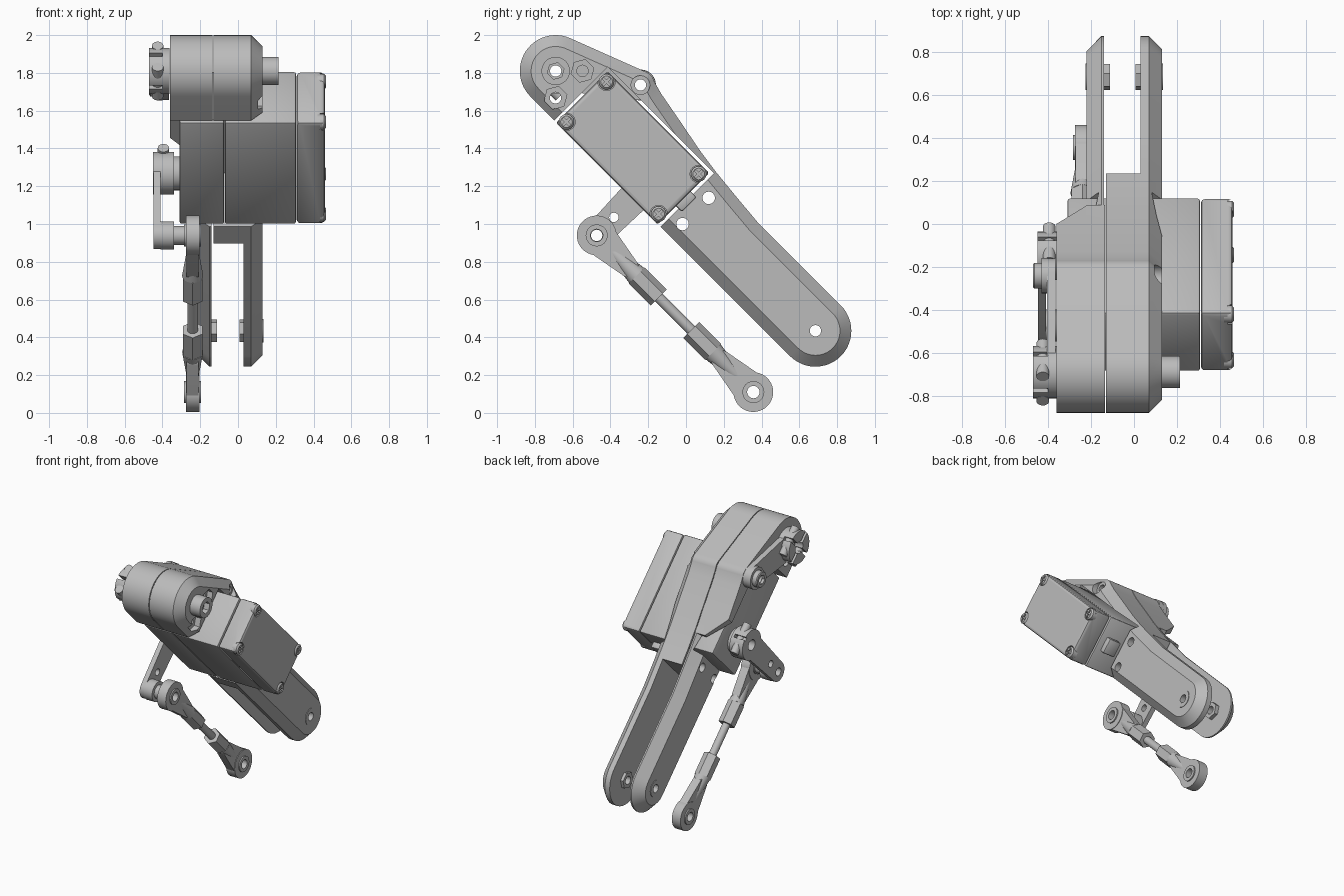
import bpy, bmesh
from math import pi, sin, cos, atan2, acos, hypot, radians
from mathutils import Matrix

if "Cube" in bpy.data.objects:
    bpy.data.objects.remove(bpy.data.objects["Cube"])

grey = bpy.data.materials.new("light grey")
grey.use_nodes = True
COLOUR = (0.5, 0.5, 0.5, 1)
grey.diffuse_color = COLOUR
grey.node_tree.nodes["Principled BSDF"].inputs["Base Color"].default_value = COLOUR

# Parts are laid out as (x, u, v): u runs down the arm, v across it, origin at the top pivot
PLACE = Matrix.Translation((0, -0.69, 1.81)) @ Matrix.Rotation(-pi / 4, 4, 'X')
ARM, LINK, SHAFT = 1.945, -0.462, 0.766
parts = []


def finish(name, bm):
    bmesh.ops.recalc_face_normals(bm, faces=bm.faces)
    bm.transform(PLACE)
    mesh = bpy.data.meshes.new(name)
    bm.to_mesh(mesh)
    bm.free()
    mesh.materials.append(grey)
    ob = bpy.data.objects.new(name, mesh)
    bpy.context.collection.objects.link(ob)
    parts.append(ob)
    return ob


def prism(name, outline, x0, x1, chamfer=0):
    """Extrude an outline from x0 to x1, with an optional chamfer round the x1 end."""
    bm = bmesh.new()
    cap = bm.faces.new([bm.verts.new((x0, u, v)) for u, v in outline])
    new = bmesh.ops.extrude_face_region(bm, geom=[cap], use_keep_orig=True)["geom"]
    bmesh.ops.translate(bm, vec=(x1 - x0, 0, 0),
                        verts=[g for g in new if isinstance(g, bmesh.types.BMVert)])
    if chamfer:
        rim = [e for e in bm.edges if all(abs(w.co.x - x1) < 1e-5 for w in e.verts)]
        bmesh.ops.recalc_face_normals(bm, faces=bm.faces)
        bmesh.ops.bevel(bm, geom=rim, offset=chamfer, segments=1, affect='EDGES',
                        clamp_overlap=False)
    return finish(name, bm)


def arc(c, r, a, b, n=24):
    steps = [radians(a + (b - a) * i / n) for i in range(n + 1)]
    return [(c[0] + r * cos(t), c[1] + r * sin(t)) for t in steps]


def cyl(name, c, r, x0, x1, n=32, chamfer=0):
    return prism(name, arc(c, r, 0, 360, n)[:-1], x0, x1, chamfer)


def lever(c0, r0, c1, r1):
    """Outline round two circles and their outer tangents."""
    a = atan2(c1[1] - c0[1], c1[0] - c0[0])
    b = acos((r0 - r1) / hypot(c1[0] - c0[0], c1[1] - c0[1]))
    a, b = a * 180 / pi, b * 180 / pi
    return arc(c0, r0, a + b, a + 360 - b) + arc(c1, r1, a - b, a + b)


def box(name, x, u, v, bevel=0):
    bm = bmesh.new()
    bmesh.ops.create_cube(bm, size=1)
    for w in bm.verts:
        w.co = [lo + (hi - lo) * (k + 0.5) for k, (lo, hi) in zip(w.co, (x, u, v))]
    if bevel:
        bmesh.ops.bevel(bm, geom=bm.edges[:], offset=bevel, segments=2, profile=0.5,
                        affect='EDGES')
    return finish(name, bm)


def rod(name, x, v, r, u0, u1, n=24, r1=None):
    bm = bmesh.new()
    bmesh.ops.create_cone(bm, cap_ends=True, segments=n, radius1=r, radius2=r1 or r,
                          depth=u1 - u0)
    bm.transform(Matrix.Translation((x, (u0 + u1) / 2, v)) @ Matrix.Rotation(-pi / 2, 4, 'X'))
    return finish(name, bm)


def cut(ob, *cutters):
    for c in cutters:
        m = ob.modifiers.new("cut", 'BOOLEAN')
        m.operation, m.solver, m.object = 'DIFFERENCE', 'EXACT', c
    dg = bpy.context.evaluated_depsgraph_get()
    mesh = bpy.data.meshes.new_from_object(ob.evaluated_get(dg))
    ob.modifiers.clear()
    ob.data = mesh
    for c in cutters:
        parts.remove(c)
        bpy.data.objects.remove(c)


def hole(c, r=0.03, x0=-0.6, x1=0.6, n=24):
    return cyl("hole", c, r, x0, x1, n)


def pocket():
    return box("pocket", (-0.6, 0.6), (0.18, 0.975), (-0.6, 0.21))


# Arm outline: round head, small lug, tapering band and round lower end
TOP, END, LUG = (0, 0), (ARM, 0), (0.37, 0.265)
tail = arc(END, 0.19, -90, 90) + [(1.32, 0.19), (1.13, 0.207), (0.98, 0.222), (0.834, 0.243)]
outline = (arc(TOP, 0.19, 112, 270) + tail + [(0.658, 0.277), (0.48, 0.31)]
           + arc(LUG, 0.075, 60, 112, 8))
ears = [(1.048, 0.098), (1.048, -0.098)]

# Right half of the arm
right = prism("right_arm_half", outline, -0.13, 0.13, 0.06)
cut(right, pocket(), box("gap", (-0.3, 0.03), (1.1, 2.4), (-0.5, 0.5)),
    hole(TOP), hole(END), hole(LUG), hole(LUG, 0.05, 0.09), *[hole(e, 0.033) for e in ears],
    *[hole((0.1, s * 0.101), 0.062, 0.085, 0.3, 6) for s in (-1, 1)],
    *[hole((0.1, s * 0.101), 0.03) for s in (-1, 1)])

# Left half: thick upper body that slopes down to a thin chamfered plate
left = prism("left_arm_half", outline, -0.136, -0.36)
bm = bmesh.new()
profile = [(-0.37, 0.7), (-0.22, 0.86), (-0.1, 0.861), (-0.1, 2.4), (-0.6, 2.4), (-0.6, 0.7)]
face = bm.faces.new([bm.verts.new((x, u, -0.5)) for x, u in profile])
new = bmesh.ops.extrude_face_region(bm, geom=[face], use_keep_orig=True)["geom"]
bmesh.ops.translate(bm, vec=(0, 0, 1), verts=[g for g in new if isinstance(g, bmesh.types.BMVert)])
slope = finish("slope", bm)
cut(left, slope, pocket(), hole(TOP), hole(LUG),
    *[hole((0.1, s * 0.101), 0.03) for s in (-1, 1)])
plate = prism("left_arm_plate", [(0.6, -0.19)] + tail + [(0.6, 0.285)], -0.14, -0.222, 0.07)
cut(plate, pocket(), hole(END), *[hole(e, 0.033) for e in ears])

# Lower pivot nuts and outer rings
for name, x0, x1, n in (("right_pivot_nut", 0.008, 0.035, 6), ("left_pivot_nut", -0.112, -0.145, 6),
                        ("right_pivot_ring", 0.12, 0.134, 32), ("left_pivot_ring", -0.21, -0.226, 32)):
    nut = cyl(name, END, 0.062, x0, x1, n)
    cut(nut, hole(END))

# Upper pivot bolt on the right
bolt = cyl("upper_pivot_boss", TOP, 0.075, 0.1, 0.215)
cut(bolt, hole(TOP), hole(TOP, 0.045, 0.17, 0.3, 6))

# Servo case in three stacked sections, with cable exit and output boss
U, V = (0.195, 0.957), (-0.193, 0.193)
box("servo_gear_case", (-0.31, -0.073), U, V, 0.012)
box("servo_middle_case", (-0.07, 0.308), U, V, 0.012)
cover = box("servo_cover", (0.311, 0.46), U, V, 0.018)
box("servo_cable_exit", (0.16, 0.26), (0.94, 1.0), (-0.055, 0.055), 0.01)
cyl("servo_output_boss", (SHAFT, 0), 0.09, -0.29, -0.35)

# Corner screws with cross recesses, set in shallow corner seats
for su in (-1, 1):
    for sv in (-1, 1):
        c = (0.576 + su * 0.345, sv * 0.15)
        cut(cover, hole(c, 0.046, 0.435))
        screw = cyl("servo_cover_screw", c, 0.041, 0.42, 0.466, 24, 0.01)
        cut(screw, box("slot", (0.452, 0.5), (c[0] - 0.026, c[0] + 0.026), (c[1] - 0.006, c[1] + 0.006)),
            box("slot", (0.452, 0.5), (c[0] - 0.006, c[0] + 0.006), (c[1] - 0.026, c[1] + 0.026)))

# Servo horn: split clamp hub, flat lever and joint boss at its tip
HUB, TIP = (SHAFT, 0), (SHAFT + 0.003, LINK)
horn = prism("servo_horn", lever(HUB, 0.09, TIP, 0.072), -0.41, -0.447)
cut(horn, hole(TIP), hole(HUB, 0.04), hole((SHAFT, -0.33), 0.025))
hub = cyl("servo_horn_hub", HUB, 0.113, -0.34, -0.45)
cut(hub, hole(HUB, 0.04), box("slot", (-0.5, -0.36), (SHAFT - 0.012, SHAFT + 0.012), (0, 0.3)))
rod("servo_horn_clamp_screw", -0.395, 0.075, 0.03, SHAFT - 0.115, SHAFT + 0.115)
boss = cyl("horn_tip_boss", TIP, 0.075, -0.34, -0.41)
cut(boss, hole(TIP))
neck = cyl("horn_tip_spacer", TIP, 0.05, -0.27, -0.345)
cut(neck, hole(TIP))

# Upper lever on the left: split clamp hub, arm and bolt head
arm = prism("upper_lever", lever(TOP, 0.1, LUG, 0.08), -0.365, -0.405)
cut(arm, hole(TOP), hole(LUG))
hub = cyl("upper_clamp_hub", TOP, 0.122, -0.362, -0.47)
cut(hub, hole(TOP, 0.045, -0.6, -0.4), hole(TOP),
    box("slot", (-0.5, -0.4), (-0.3, 0.3), (-0.013, 0.013)),
    box("slot", (-0.5, -0.4), (-0.013, 0.013), (-0.3, 0.3)))
for s in (-1, 1):
    rod("upper_clamp_screw", -0.425, s * 0.08, 0.03, -0.11, 0.11)
head = cyl("lever_bolt_flange", LUG, 0.082, -0.4, -0.43)
cut(head, hole(LUG))
head = cyl("lever_bolt_head", LUG, 0.06, -0.42, -0.47, 32, 0.006)
cut(head, hole(LUG), hole(LUG, 0.036, -0.6, -0.45, 6))

# Linkage rod with an eye, neck and collar at each end
X = -0.24
ends = ((TIP[0], 1, "upper"), (ARM - 0.003, -1, "lower"))
for u, s, side in ends:
    c = (u, LINK)
    eye = cyl(side + "_rod_eye", c, 0.105, X - 0.036, X + 0.036, 40)
    cut(eye, hole(c, 0.05))
    ball = cyl(side + "_rod_ball", c, 0.058, X - 0.045, X + 0.045)
    cut(ball, hole(c, 0.033))
    neck = prism(side + "_rod_neck", lever(c, 0.095, (u + s * 0.24, LINK), 0.052), X - 0.032, X + 0.032)
    cut(neck, hole(c, 0.05))
    near, mid, far = sorted((u + s * 0.12, u + s * 0.3))[::s], u + s * 0.3, u + s * 0.465
    rod(side + "_rod_sleeve", X, LINK, *((0.032, near[0], near[1], 24, 0.056) if s > 0
                                         else (0.056, near[1], near[0], 24, 0.032)))
    rod(side + "_rod_collar", X, LINK, 0.06, min(mid, far), max(mid, far), 6)
rod("linkage_rod", X, LINK, 0.028, TIP[0] + 0.4, ARM - 0.4)

# Smooth round surfaces, keep hard edges
bpy.ops.object.select_all(action='DESELECT')
for ob in parts:
    ob.select_set(True)
bpy.context.view_layer.objects.active = parts[0]
bpy.ops.object.shade_smooth_by_angle(angle=radians(30))
